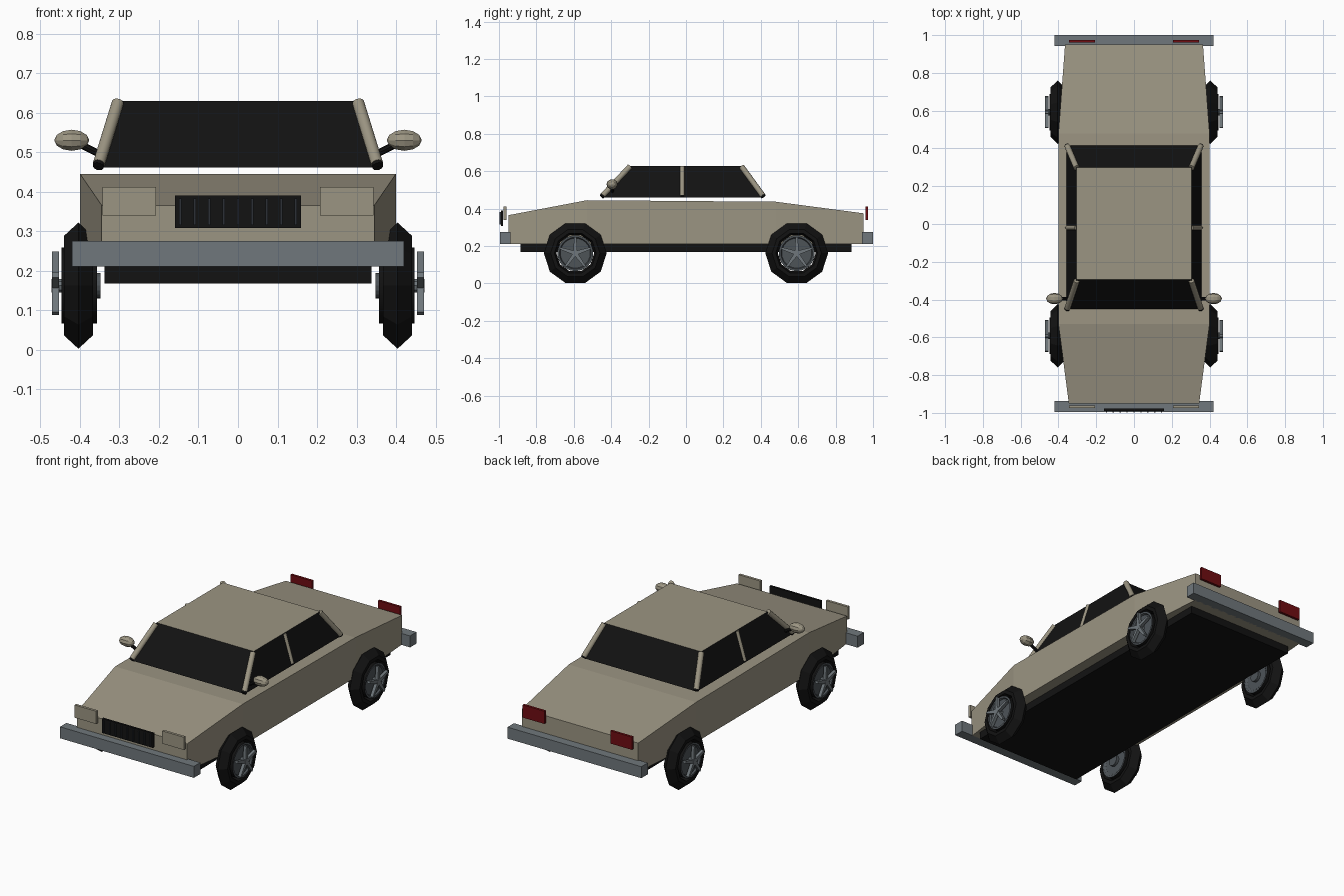
import bpy, bmesh, math
from mathutils import Vector

if "Cube" in bpy.data.objects:
    bpy.data.objects.remove(bpy.data.objects["Cube"])


def material(name, rgb):
    m = bpy.data.materials.new(name)
    m.diffuse_color = (*rgb, 1)
    m.use_nodes = True
    m.node_tree.nodes["Principled BSDF"].inputs["Base Color"].default_value = m.diffuse_color
    return m


BEIGE = material("beige paint", (0.33, 0.30, 0.225))
BLACK = material("black", (0.006, 0.006, 0.006))
STEEL = material("bumper grey", (0.16, 0.185, 0.20))
RIM = material("rim grey", (0.075, 0.087, 0.097))
BAR = material("grille bar grey", (0.025, 0.03, 0.037))
RED = material("tail light red", (0.16, 0.004, 0.006))


def add(name, verts, faces, *mats):
    me = bpy.data.meshes.new(name)
    me.from_pydata(verts, [], faces)
    bm = bmesh.new()
    bm.from_mesh(me)
    bmesh.ops.recalc_face_normals(bm, faces=bm.faces)
    bm.to_mesh(me)
    bm.free()
    for m in mats:
        me.materials.append(m)
    ob = bpy.data.objects.new(name, me)
    bpy.context.collection.objects.link(ob)
    return ob


def loft(name, rings, *mats, closed=False):
    """Skin equal-sized rings; cap the ends unless the loft closes on itself."""
    n, k = len(rings[0]), len(rings)
    verts = [v for r in rings for v in r]
    faces = [(i * n + j, i * n + (j + 1) % n, (i + 1) % k * n + (j + 1) % n, (i + 1) % k * n + j)
             for i in range(k if closed else k - 1) for j in range(n)]
    if not closed:
        faces += [tuple(range(n)), tuple(range((k - 1) * n, k * n))]
    return add(name, verts, faces, *mats)


def box(name, x0, x1, y0, y1, z0, z1, mat):
    return loft(name, [[(x0, y0, z), (x1, y0, z), (x1, y1, z), (x0, y1, z)] for z in (z0, z1)], mat)


def rod(name, a, b, r, mat, n=12):
    a, b = Vector(a), Vector(b)
    q = (b - a).to_track_quat('Z', 'Y')
    ring = [q @ Vector((r * math.cos(t), r * math.sin(t), 0))
            for t in (2 * math.pi * i / n for i in range(n))]
    return loft(name, [[p + v for v in ring] for p in (a, b)], mat)


def smooth(ob, angle=40):
    bpy.context.view_layer.objects.active = ob
    bpy.ops.object.select_all(action='DESELECT')
    ob.select_set(True)
    bpy.ops.object.shade_smooth_by_angle(angle=math.radians(angle))


# Body shell: y, half width, top height
stations = [(-0.95, 0.345, 0.365), (-0.53, 0.40, 0.445), (0.48, 0.40, 0.437), (0.95, 0.365, 0.375)]
loft("body", [[(-w, y, 0.21), (w, y, 0.21), (w, y, z), (-w, y, z)] for y, w, z in stations], BEIGE)
box("underbody", -0.338, 0.338, -0.885, 0.885, 0.168, 0.21, BLACK)

# Cabin: dark glass sides, painted roof on the upward face
cabin = loft("cabin", [[(-w, y0, z), (w, y0, z), (w, y1, z), (-w, y1, z)]
                       for w, y0, y1, z in ((0.358, -0.45, 0.415, 0.461), (0.305, -0.295, 0.30, 0.629))],
             BLACK, BEIGE)
for p in cabin.data.polygons:
    if p.normal.z > 0.9:
        p.material_index = 1

# Bumpers, grille and lights
box("front_bumper", -0.42, 0.42, -0.995, -0.938, 0.21, 0.275, STEEL)
box("rear_bumper", -0.42, 0.42, 0.942, 1.0, 0.21, 0.275, STEEL)
box("grille", -0.16, 0.16, -0.99, -0.978, 0.308, 0.39, BLACK)
for i in range(9):
    x = (i - 4) * 0.0365
    box("grille_bar", x - 0.003, x + 0.003, -0.997, -0.985, 0.315, 0.382, BAR)

for s in (-1, 1):
    xs = sorted((s * 0.207, s * 0.343))
    box("headlight", *xs, -0.975, -0.96, 0.34, 0.412, BEIGE)
    box("tail_light", *xs, 0.96, 0.974, 0.34, 0.412, RED)

    # Roof pillars, with dark feet on the sloping ones
    for y0, y1 in ((-0.445, -0.30), (0.41, 0.297), (-0.02, -0.02)):
        foot, top = Vector((s * 0.352, y0, 0.470)), Vector((s * 0.304, y1, 0.625))
        r = 0.012 if y0 == y1 else 0.0155
        smooth(rod("pillar", foot, top, r, BEIGE))
        rod("pillar_foot", foot - (top - foot) * 0.04, foot + (top - foot) * 0.02, r * 0.9, BLACK)

    # Door mirrors
    rod("mirror_arm", (s * 0.335, -0.395, 0.487), (s * 0.40, -0.395, 0.52), 0.009, BLACK, 8)
    rings = []
    for i in range(7):
        t = math.pi * min(max(i / 6, 0.02), 0.98)
        rings.append([(s * 0.421 - 0.044 * math.cos(t),
                       -0.395 + 0.03 * math.sin(t) * math.cos(a),
                       0.53 + 0.028 * math.sin(t) * math.sin(a))
                      for a in (math.pi * j / 5 for j in range(10))])
    loft("mirror", rings, BEIGE)

    # Wheels
    for wy in (-0.592, 0.592):
        wz, wx = 0.162, s * 0.404

        def circle(x, r, n):
            return [(x, wy + r * math.cos(2 * math.pi * j / n), wz + r * math.sin(2 * math.pi * j / n))
                    for j in range(n)]

        profile = [(0, 0.168), (0.037, 0.132), (0.037, 0.112), (0, 0.101), (-0.037, 0.112), (-0.037, 0.132)]
        loft("tire", [circle(wx + dx, r, 10) for dx, r in profile], BLACK, closed=True)

        # Barrel of the rim with dished faces
        dish = [(-0.04, 0.04), (-0.04, 0.075), (-0.047, 0.085), (-0.047, 0.096),
                (0.043, 0.096), (0.043, 0.085), (0.034, 0.08), (0.034, 0.04)]
        rim = loft("rim", [circle(wx + s * dx, r, 24) for dx, r in dish], RIM, BLACK)
        for p in rim.data.polygons:
            if abs(p.normal.x) < 0.3 and abs(p.center.x - wx) < 0.02:
                p.material_index = 1
        smooth(rim, 30)
        rod("inner_hub", (wx - s * 0.035, wy, wz), (wx - s * 0.056, wy, wz), 0.032, RIM, 16)
        rod("hub_cap", (wx + s * 0.03, wy, wz), (wx + s * 0.068, wy, wz), 0.018, STEEL, 10)

        # Five spokes tapering outwards
        for k in range(5):
            a = math.pi / 2 + k * 2 * math.pi / 5
            u, v = Vector((0, math.cos(a), math.sin(a))), Vector((0, -math.sin(a), math.cos(a)))
            c = Vector((0, wy, wz))
            rings = []
            for r, h in ((0.005, 0.011), (0.087, 0.006)):
                rings.append([c + u * r + v * (h * e) + Vector((wx + s * x, 0, 0))
                              for e, x in ((-1, 0.049), (1, 0.049), (1, 0.067), (-1, 0.067))])
            loft("spoke", rings, STEEL)
